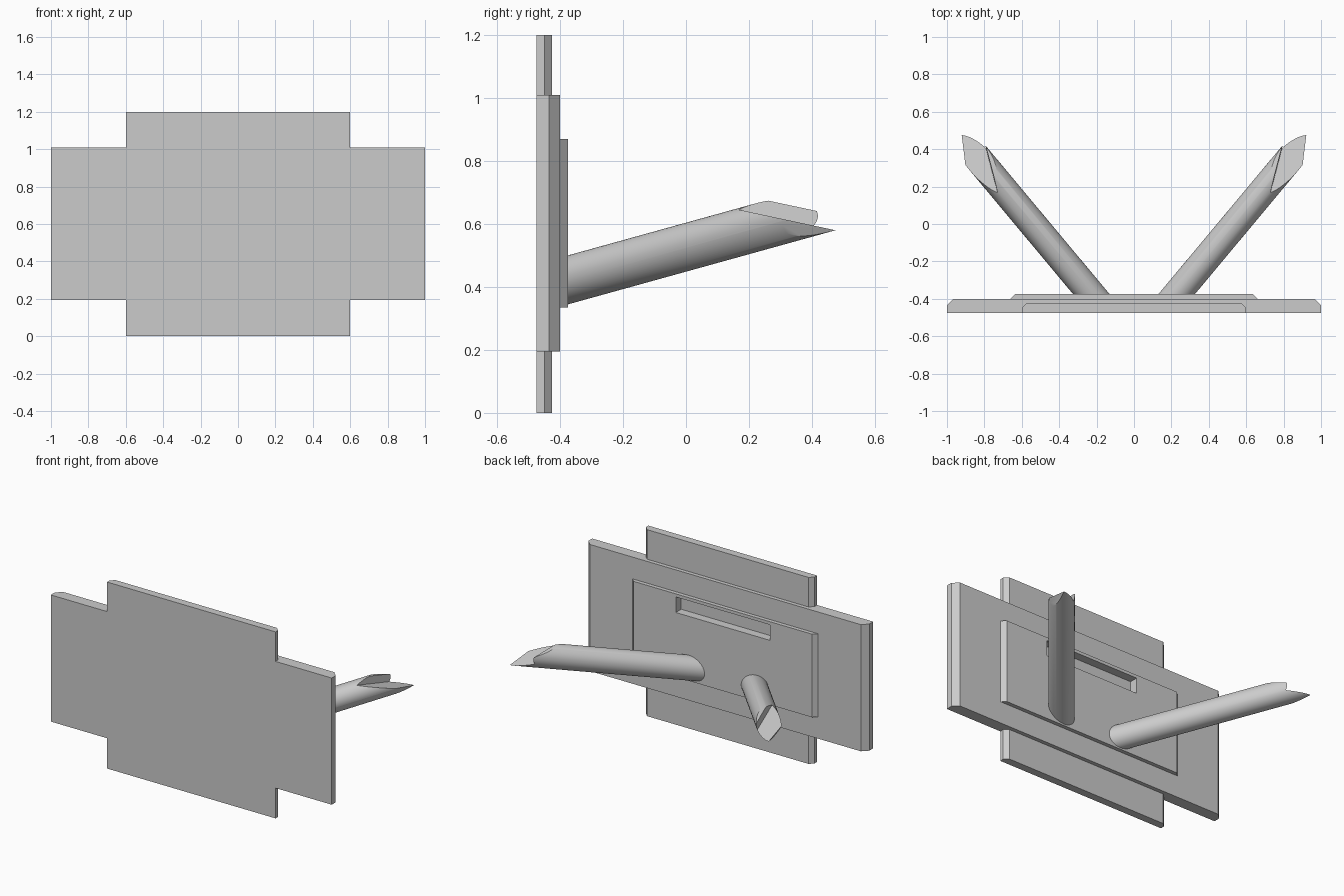
import bpy, bmesh
from mathutils import Vector, Matrix

if "Cube" in bpy.data.objects:
    bpy.data.objects.remove(bpy.data.objects["Cube"])

grey = bpy.data.materials.new("plain_grey")
grey.use_nodes = True
colour = (0.6, 0.6, 0.6, 1)
grey.diffuse_color = colour
grey.node_tree.nodes["Principled BSDF"].inputs["Base Color"].default_value = colour


def finish(bm, name):
    bmesh.ops.recalc_face_normals(bm, faces=bm.faces)
    mesh = bpy.data.meshes.new(name)
    bm.to_mesh(mesh)
    bm.free()
    mesh.materials.append(grey)
    obj = bpy.data.objects.new(name, mesh)
    bpy.context.collection.objects.link(obj)
    return obj


def plate(name, half, inset, y0, y_chamfer, y1, z0, z1):
    """Board whose upright back edges are chamfered."""
    bm = bmesh.new()
    profile = [(-half, y0), (half, y0), (half, y_chamfer),
               (half - inset, y1), (inset - half, y1), (-half, y_chamfer)]
    face = bm.faces.new([bm.verts.new((x, y, z0)) for x, y in profile])
    top = bmesh.ops.extrude_face_region(bm, geom=[face])["geom"]
    bmesh.ops.translate(bm, vec=(0, 0, z1 - z0),
                        verts=[v for v in top if isinstance(v, bmesh.types.BMVert)])
    return finish(bm, name)


def box(name, matrix):
    bm = bmesh.new()
    bmesh.ops.create_cube(bm, size=1, matrix=matrix)
    obj = finish(bm, name)
    obj.hide_render = True
    return obj


def subtract(obj, cutter):
    mod = obj.modifiers.new("cut", "BOOLEAN")
    mod.operation = "DIFFERENCE"
    mod.solver = "EXACT"
    mod.object = cutter
    bpy.context.view_layer.objects.active = obj
    bpy.ops.object.modifier_apply(modifier=mod.name)


# Stacked boards
tall = plate("tall_board", 0.6, 0.025, -0.475, -0.45, -0.425, 0, 1.2)
wide = plate("wide_board", 1.0, 0.035, -0.475, -0.435, -0.4, 0.195, 1.01)
inner = plate("back_panel", 0.66, 0.025, -0.41, -0.4, -0.375, 0.335, 0.87)

# Slot near the top of the back panel
slot = box("slot_cutter", Matrix.Translation((0, -0.385, 0.8)) @ Matrix.Diagonal((0.67, 0.09, 0.1, 1)))
for board in (tall, wide, inner):
    subtract(board, slot)
bpy.data.objects.remove(slot)

# Slanted round stake
base = Vector((0.228, -0.375, 0.4225))
axis = Vector((0.835, 1, 0.277)).normalized()
bm = bmesh.new()
place = Matrix.Translation(base + axis * 0.5) @ axis.to_track_quat("Z", "Y").to_matrix().to_4x4()
bmesh.ops.create_cone(bm, cap_ends=True, segments=64, radius1=0.075, radius2=0.075,
                      depth=1.5, matrix=place)

# Flat cuts: hidden foot, sloping top of the tip, underside of the tip
slope = Vector((0, 0.213, 1))
cuts = [((0, -0.42, 0), Vector((0, -1, 0))),
        ((0.756, 0.257, 0.675), slope),
        ((0.92, 0.47, 0.58), Vector((0.85, -0.21, -0.49)))]
for point, normal in cuts:
    cut = bmesh.ops.bisect_plane(bm, geom=bm.verts[:] + bm.edges[:] + bm.faces[:],
                                 plane_co=point, plane_no=normal, clear_outer=True)
    rim = [e for e in cut["geom_cut"] if isinstance(e, bmesh.types.BMEdge)]
    bmesh.ops.edgeloop_fill(bm, edges=rim)
stake = finish(bm, "stakes")

# Notch in the outer half of the tip
up = slope.normalized()
along = Vector((0.06, 0.24, 0))
along = (along - up * along.dot(up)).normalized()
out = along.cross(up)
centre = Vector((0.73, 0.17, 0.645)) + (out + up) * 0.25 + along * 0.2
frame = Matrix((out, along, up)).transposed().to_4x4()
notch = box("notch_cutter", Matrix.Translation(centre) @ frame @ Matrix.Diagonal((0.5, 1, 0.5, 1)))
subtract(stake, notch)
bpy.data.objects.remove(notch)

# Smooth sides with sharp cuts, then the opposite stake
bpy.ops.object.select_all(action="DESELECT")
stake.select_set(True)
bpy.context.view_layer.objects.active = stake
bpy.ops.object.shade_smooth_by_angle(angle=0.5)
stake.modifiers.new("other_side", "MIRROR")
